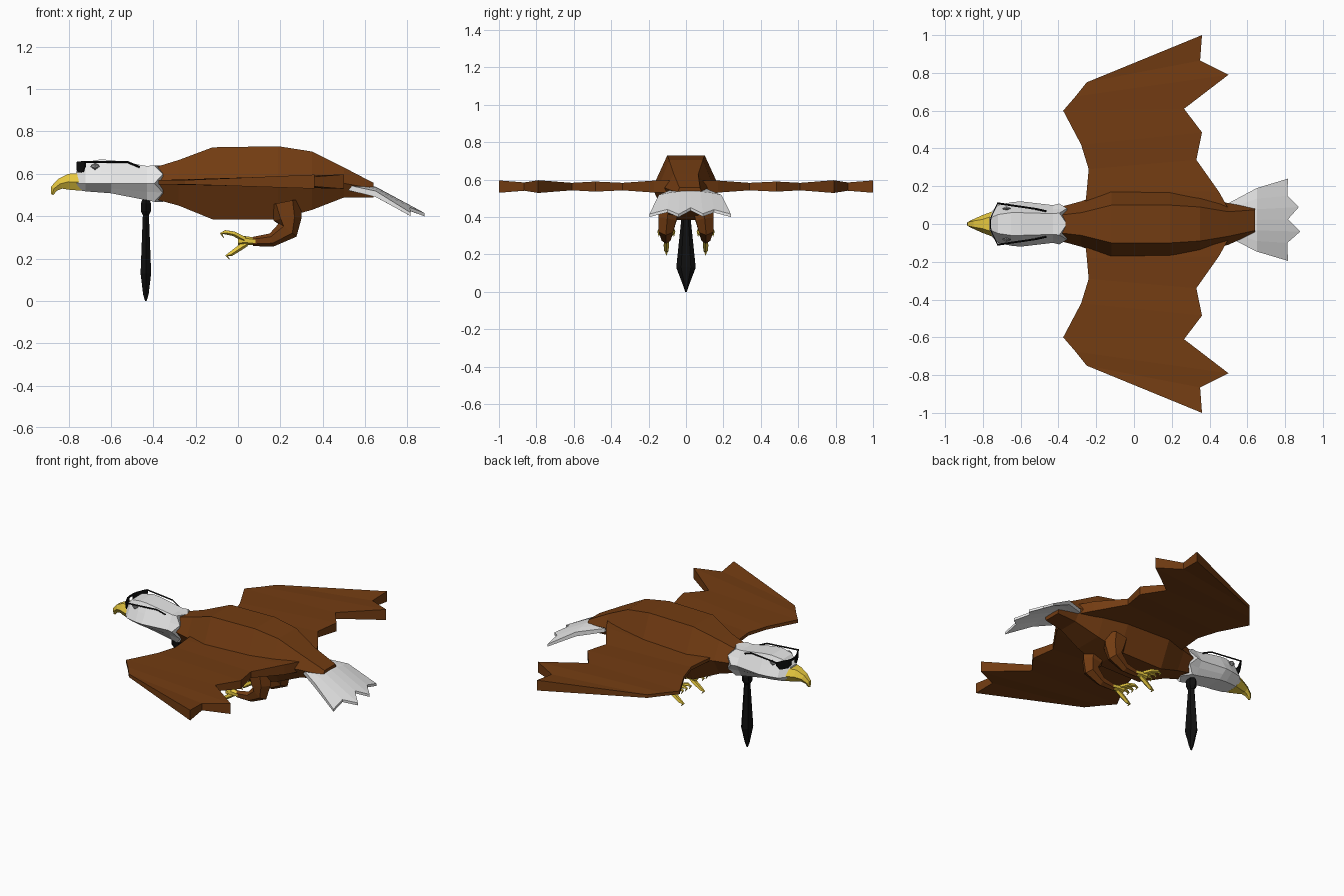
import bpy, bmesh, math
from mathutils import Vector

if "Cube" in bpy.data.objects:
    bpy.data.objects.remove(bpy.data.objects["Cube"])


def material(name, r, g, b):
    m = bpy.data.materials.new(name)
    m.diffuse_color = (r, g, b, 1)
    m.use_nodes = True
    m.node_tree.nodes["Principled BSDF"].inputs["Base Color"].default_value = m.diffuse_color
    return m


BROWN = material("brown feathers", 0.17, 0.045, 0.006)
WHITE = material("white feathers", 0.8, 0.8, 0.8)
YELLOW = material("yellow horn", 0.8, 0.58, 0.05)
BLACK = material("black", 0.005, 0.005, 0.005)
GREY = material("grey eye", 0.3, 0.3, 0.3)


def loft(name, rings, mat, mirror=False):
    """Skin a list of equal-length point rings and cap both ends."""
    bm = bmesh.new()
    vs = [[bm.verts.new(p) for p in r] for r in rings]
    n = len(vs[0])
    for a, b in zip(vs, vs[1:]):
        for i in range(n):
            j = (i + 1) % n
            bm.faces.new((a[i], a[j], b[j], b[i]))
    bm.faces.new(vs[0])
    bm.faces.new(vs[-1])
    bmesh.ops.remove_doubles(bm, verts=bm.verts, dist=0.0005)
    bmesh.ops.recalc_face_normals(bm, faces=bm.faces)
    me = bpy.data.meshes.new(name)
    bm.to_mesh(me)
    bm.free()
    me.materials.append(mat)
    ob = bpy.data.objects.new(name, me)
    bpy.context.collection.objects.link(ob)
    if mirror:
        mod = ob.modifiers.new("mirror", 'MIRROR')
        mod.use_axis = (False, True, False)
        mod.use_mirror_merge = False
    return ob


def hexring(xt, zt, xb, zb, wt, wm, cy=0.0, mid=None):
    """Six-sided section: top edge, widest points, bottom edge."""
    xm = (xt + xb) / 2
    zm = (zt + zb) / 2 if mid is None else mid
    return [(xt, cy + wt, zt), (xm, cy + wm, zm), (xb, cy + wt, zb),
            (xb, cy - wt, zb), (xm, cy - wm, zm), (xt, cy - wt, zt)]


def tube(name, path, mat, n=6, flat=1.0, mirror=False):
    """Tapered tube along (x, y, z, radius) points."""
    pts = [Vector(p[:3]) for p in path]
    rings = []
    for i, p in enumerate(pts):
        t = (pts[min(i + 1, len(pts) - 1)] - pts[max(i - 1, 0)]).normalized()
        up = t.cross(Vector((0, 1, 0))).normalized()
        side = up.cross(t)
        r = path[i][3]
        rings.append([p + up * r * math.cos(a) + side * r * flat * math.sin(a)
                      for a in (2 * math.pi * k / n for k in range(n))])
    return loft(name, rings, mat, mirror)


def slab(name, rows, mat, mirror=False):
    """Thin surface from rows of (x, y, z, half thickness)."""
    rings = [[(x, y, z + h) for x, y, z, h in r] +
             [(x, y, z - h) for x, y, z, h in reversed(r)] for r in rows]
    return loft(name, rings, mat, mirror)


# Body
body = [(-.41, .625, .485, .045, .085), (-.28, .665, .45, .06, .12),
        (-.12, .725, .385, .10, .18), (.19, .73, .385, .10, .18),
        (.35, .705, .43, .09, .15), (.5, .63, .488, .065, .11)]
rings = [hexring(x, t, x, b, wt, wm, 0, .555) for x, t, b, wt, wm in body]
rings.append(hexring(.64, .557, .64, .487, .055, .065, .02, .53))
loft("body", rings, BROWN)

# Head and neck with a jagged feather edge at the back
head = [(-.765, .61, .525, .03, .055), (-.72, .655, .517, .05, .10),
        (-.65, .668, .512, .06, .115), (-.6, .665, .508, .06, .12),
        (-.43, .637, .475, .055, .10), (-.38, .64, .468, .058, .108)]
rings = []
for x, t, b, wt, wm in head:
    h = [Vector(p) for p in hexring(x, t, x, b, wt, wm, 0, .555)]
    rings.append([q for i in range(6) for q in (h[i], (h[i] + h[(i + 1) % 6]) / 2)])
for i, p in enumerate(rings[-1]):
    p.x += 0.025 if i % 2 else -0.015
loft("head", rings, WHITE)

# Hooked beak
loft("beak", [hexring(*r) for r in (
    (-.74, .602, -.74, .52, .045, .07), (-.80, .60, -.80, .525, .025, .048),
    (-.85, .575, -.83, .53, .016, .03), (-.882, .54, -.855, .52, .009, .017),
    (-.884, .505, -.872, .50, .003, .005))], YELLOW)

# Wings: wedge-thin leading edge, thick notched trailing edge
lead = [(-.26, .08), (-.25, .18), (-.24, .29), (-.28, .42), (-.375, .60),
        (-.31, .675), (-.25, .75), (-.25, .75)]
trail = [(.5, .08, .032), (.45, .17, .032), (.33, .34, .02), (.36, .485, .027),
         (.265, .61, .02), (.5, .79, .034), (.35, .865, .022), (.36, 1.0, .033)]
slab("wings", [[(a, b, .56, .01), (c, d, .563, h)]
               for (a, b), (c, d, h) in zip(lead, trail)], BROWN, True)

# Fanned tail, drooping to the rear and at the sides
tips = [(.815, .24), (.812, .15), (.873, .09), (.815, .025), (.88, -.04),
        (.812, -.10), (.815, -.195)]


def tail_point(x, y, h):
    z = .545 - .13 * (x - .5) if x < .65 else .525 - .5 * (x - .65)
    return (x, y, z - .035 * ((y - .022) / .22) ** 2, h)


slab("tail", [[tail_point(.5, .11 - .03 * i, .012),
               tail_point(.65, .19 - .056 * i, .014),
               tail_point(x, y, .008)] for i, (x, y) in enumerate(tips)], WHITE)

# Legs and feet
tube("legs", [(.22, .09, .46, .08), (.235, .10, .385, .066), (.235, .108, .335, .052),
              (.16, .106, .288, .032), (.07, .105, .28, .022)], BROWN, 6, .85, True)
tube("feet", [(.09, .105, .28, .016), (.04, .105, .285, .02), (0, .105, .285, .022)],
     YELLOW, 6, 1.2, True)
for i, s in enumerate((-1, 0, 1)):
    tube("front_toe_%d" % i, [(.03, .105 + s * .012, .292, .014),
                              (-.02, .105 + s * .03, .318, .012),
                              (-.06, .105 + s * .038, .325, .011),
                              (-.08, .105 + s * .04, .318, .007),
                              (-.068, .105 + s * .04, .298, .002)], YELLOW, 5, 1, True)
tube("rear_toe", [(.04, .105, .272, .014), (.005, .105, .25, .015),
                  (-.035, .105, .222, .012), (-.055, .105, .213, .007),
                  (-.04, .105, .197, .002)], YELLOW, 5, 1, True)

# Tie with knot
tie = [(.485, .014, .02), (.46, .024, .04), (.425, .024, .036), (.405, .014, .022),
       (.39, .015, .025), (.13, .025, .052), (.03, .013, .014), (0, .004, .004)]
loft("tie", [[(-.435 + hx * a, hy * b, z) for a, b in
              ((1, .5), (1, -.5), (0, -1), (-1, -.5), (-1, .5), (0, 1))]
             for z, hx, hy in tie], BLACK)

# Glasses: lenses, bridge and temples
slab("lenses", [[(-.757, .018, .638, .018), (-.763, .018, .638, .018)],
                [(-.75, .045, .632, .026), (-.756, .045, .632, .026)],
                [(-.728, .09, .634, .026), (-.734, .09, .634, .026)],
                [(-.718, .11, .647, .012), (-.724, .11, .647, .012)]], BLACK, True)
slab("bridge", [[(-.757, y, .65, .006), (-.763, y, .65, .006)] for y in (-.02, .02)], BLACK)
tube("temples", [(-.725, .11, .656, .005), (-.52, .08, .655, .005),
                 (-.465, .068, .632, .005)], BLACK, 4, 1, True)

# Eyes set into the sides of the head
tube("eyes", [(-.695, .081, .637, .004), (-.675, .083, .635, .017),
              (-.655, .083, .637, .004)], GREY, 6, .7, True)
